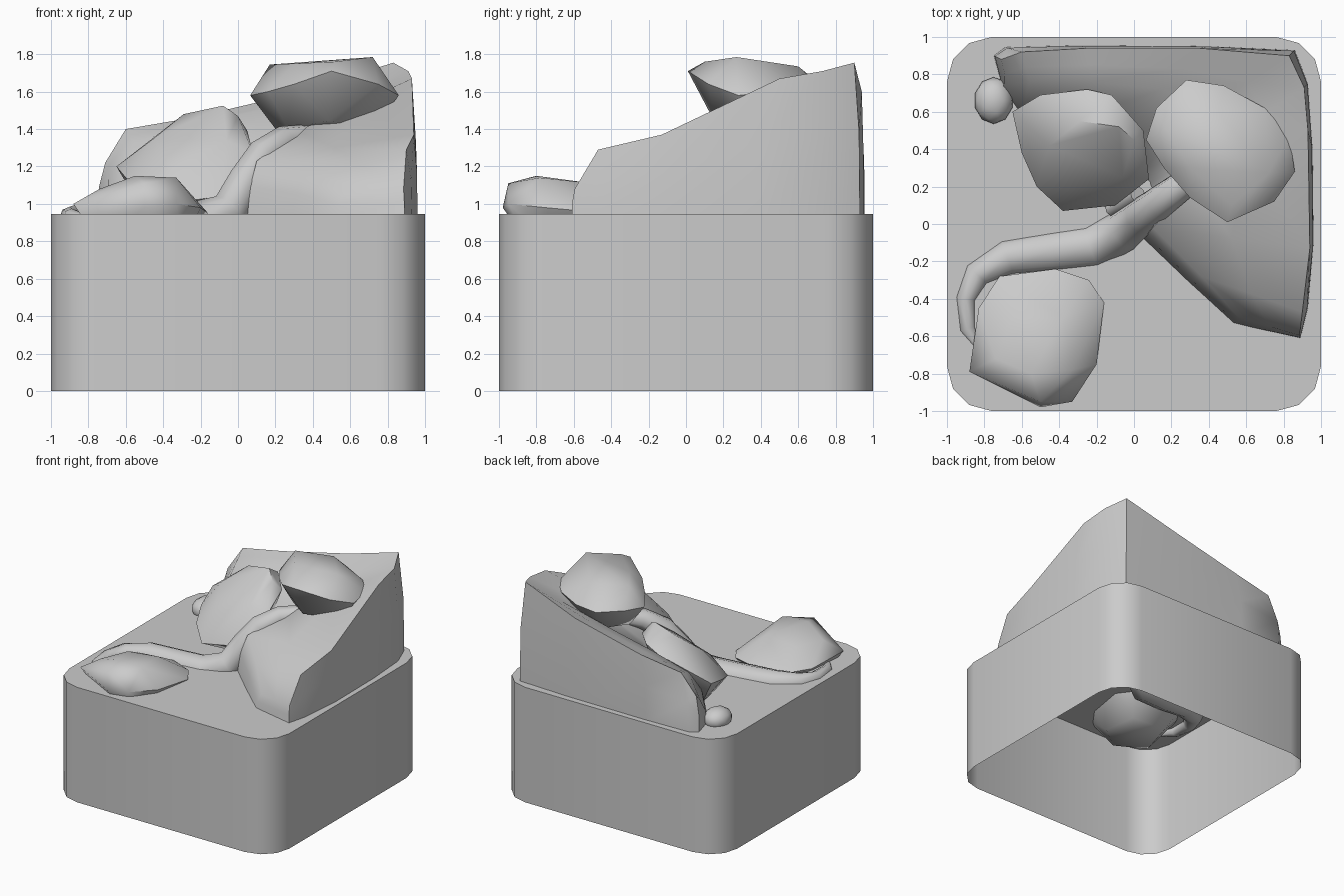
import bpy, bmesh, math
from mathutils import Vector

TOP = 0.945


def finish(name, bm, angle):
    bmesh.ops.recalc_face_normals(bm, faces=bm.faces)
    me = bpy.data.meshes.new(name)
    bm.to_mesh(me)
    bm.free()
    ob = bpy.data.objects.new(name, me)
    bpy.context.collection.objects.link(ob)
    smooth(ob, angle)
    return ob


def smooth(ob, angle):
    bpy.ops.object.select_all(action='DESELECT')
    ob.select_set(True)
    bpy.context.view_layer.objects.active = ob
    bpy.ops.object.shade_smooth_by_angle(angle=math.radians(angle))


def rock(name, outline, top, low, shrink=0.65):
    """Boulder: hull of a widest outline, crown points and a shrunken underside."""
    bm = bmesh.new()
    pts = [Vector(p) for p in outline]
    c = sum(pts, Vector()) / len(pts)
    for p in pts + [Vector(t) for t in top]:
        bm.verts.new(p)
    for p in pts[::2]:
        q = c.lerp(p, shrink)
        bm.verts.new((q.x, q.y, low + 0.35 * (p.z - c.z) + 0.03))
    bm.verts.new((c.x, c.y, low))
    r = bmesh.ops.convex_hull(bm, input=bm.verts)
    bmesh.ops.delete(bm, geom=[v for v in bm.verts if not v.link_faces], context='VERTS')
    return finish(name, bm, 50)


# Rounded plinth, open underneath
bm = bmesh.new()
ring = []
for k, (sx, sy) in enumerate([(1, 1), (-1, 1), (-1, -1), (1, -1)]):
    for i in range(4):
        a = math.radians(90 * k + 30 * i)
        ring.append((0.76 * sx + 0.24 * math.cos(a), 0.76 * sy + 0.24 * math.sin(a)))
lo = [bm.verts.new((x, y, 0)) for x, y in ring]
hi = [bm.verts.new((x, y, TOP)) for x, y in ring]
for i in range(16):
    j = (i + 1) % 16
    bm.faces.new((lo[i], lo[j], hi[j], hi[i]))
bm.faces.new(hi)
finish("plinth", bm, 40)

# Cliff: stations along an L, each = outer foot, ridge, inner shoulder, inner foot
stations = [
    ((0.89, -0.61), (0.885, -0.595, 1.08), (0.56, -0.50, 1.05), (0.53, -0.53)),
    ((0.93, -0.45), (0.90, -0.47, 1.29), (0.36, -0.28, 1.17), (0.29, -0.31)),
    ((0.96, -0.10), (0.94, -0.13, 1.37), (0.10, -0.02, 1.23), (0.05, -0.08)),
    ((0.955, 0.40), (0.93, 0.50, 1.67), (0.32, 0.22, 1.39), (0.12, 0.12)),
    ((0.93, 0.75), (0.91, 0.73, 1.71), (0.45, 0.42, 1.43), (0.08, 0.22)),
    ((0.86, 0.93), (0.83, 0.90, 1.755), (0.40, 0.62, 1.46), (0.02, 0.27)),
    ((0.40, 0.95), (0.35, 0.94, 1.60), (0.15, 0.72, 1.47), (-0.08, 0.36)),
    ((-0.30, 0.955), (-0.25, 0.94, 1.46), (-0.22, 0.76, 1.42), (-0.35, 0.48)),
    ((-0.69, 0.945), (-0.60, 0.92, 1.40), (-0.56, 0.76, 1.33), (-0.60, 0.58)),
    ((-0.75, 0.90), (-0.71, 0.88, 1.22), (-0.69, 0.80, 1.15), (-0.70, 0.72)),
]
bm = bmesh.new()
rows = []
for of, ri, sh, inf in stations:
    of, inf = Vector((*of, TOP - 0.02)), Vector((*inf, TOP - 0.02))
    ri, sh = Vector(ri), Vector(sh)
    bulge = inf.lerp(sh, 0.55) + (inf - sh).to_2d().to_3d() * 0.25
    line = [of, of.lerp(ri, 0.55) + (of - ri).to_2d().to_3d() * 0.4, ri, ri.lerp(sh, 0.5), sh, bulge, inf]
    rows.append([bm.verts.new(p) for p in line])
for a, b in zip(rows, rows[1:]):
    for i in range(len(a) - 1):
        bm.faces.new((a[i], a[i + 1], b[i + 1], b[i]))
bm.faces.new(rows[0])
bm.faces.new(rows[-1])
finish("cliff", bm, 50)

# Boulders
rock("front_boulder",
     [(-0.88, -0.79, 1.0), (-0.83, -0.45, 0.97), (-0.72, -0.28, 0.97), (-0.42, -0.24, 0.97),
      (-0.24, -0.30, 0.96), (-0.16, -0.42, 0.95), (-0.20, -0.75, 0.98), (-0.33, -0.95, 1.0),
      (-0.50, -0.98, 0.98)],
     [(-0.55, -0.80, 1.15), (-0.33, -0.78, 1.14), (-0.50, -0.95, 1.11), (-0.38, -0.50, 1.11),
      (-0.65, -0.50, 1.08), (-0.74, -0.72, 1.08)], 0.75)
rock("leaning_boulder",
     [(-0.65, 0.60, 1.20), (-0.50, 0.69, 1.30), (-0.25, 0.72, 1.38), (-0.12, 0.69, 1.42),
      (0.05, 0.50, 1.39), (0.08, 0.24, 1.27), (-0.10, 0.10, 1.04), (-0.38, 0.07, 1.0),
      (-0.52, 0.20, 1.08), (-0.60, 0.38, 1.14)],
     [(-0.29, 0.55, 1.48), (-0.08, 0.52, 1.525), (0.0, 0.45, 1.47), (-0.06, 0.25, 1.34),
      (-0.35, 0.18, 1.20), (-0.45, 0.42, 1.35)], 0.97)
rock("top_boulder",
     [(0.065, 0.45, 1.58), (0.12, 0.62, 1.60), (0.28, 0.77, 1.60), (0.48, 0.74, 1.60),
      (0.70, 0.62, 1.60), (0.83, 0.47, 1.60), (0.86, 0.28, 1.58), (0.75, 0.12, 1.64),
      (0.50, 0.01, 1.71), (0.30, 0.14, 1.64), (0.16, 0.30, 1.60)],
     [(0.17, 0.50, 1.745), (0.45, 0.60, 1.735), (0.72, 0.27, 1.785), (0.52, 0.10, 1.76),
      (0.30, 0.30, 1.75)], 1.38)

# Pebble
bm = bmesh.new()
bmesh.ops.create_icosphere(bm, subdivisions=2, radius=1)
for v in bm.verts:
    v.co = Vector((-0.75 + 0.105 * v.co.x, 0.66 + 0.125 * v.co.y, 0.97 + 0.085 * v.co.z))
finish("pebble", bm, 60)


# Tapered roots: each point is x, y, z, radius
def root(name, pts):
    cu = bpy.data.curves.new(name, 'CURVE')
    cu.dimensions = '3D'
    cu.bevel_depth = 1.0
    cu.bevel_resolution = 2
    cu.use_fill_caps = True
    sp = cu.splines.new('POLY')
    sp.points.add(len(pts) - 1)
    for p, (x, y, z, r) in zip(sp.points, pts):
        p.co, p.radius = (x, y, z, 1), r
    ob = bpy.data.objects.new(name, cu)
    bpy.context.collection.objects.link(ob)
    bpy.ops.object.select_all(action='DESELECT')
    ob.select_set(True)
    bpy.context.view_layer.objects.active = ob
    bpy.ops.object.convert(target='MESH')
    smooth(bpy.context.view_layer.objects.active, 60)


root("main_root", [
    (-0.83, -0.66, 0.93, 0.02), (-0.89, -0.56, 0.93, 0.045), (-0.90, -0.40, 0.93, 0.055),
    (-0.84, -0.27, 0.93, 0.075), (-0.68, -0.18, 0.92, 0.10), (-0.45, -0.15, 0.90, 0.115),
    (-0.22, -0.12, 0.89, 0.125), (-0.05, -0.03, 0.95, 0.115), (0.04, 0.04, 1.12, 0.10),
    (0.13, 0.11, 1.26, 0.09), (0.25, 0.20, 1.34, 0.08), (0.42, 0.33, 1.37, 0.06)])
root("side_root", [(0.02, 0.16, 1.12, 0.05), (-0.05, 0.12, 1.03, 0.05), (-0.12, 0.08, 0.95, 0.045)])
